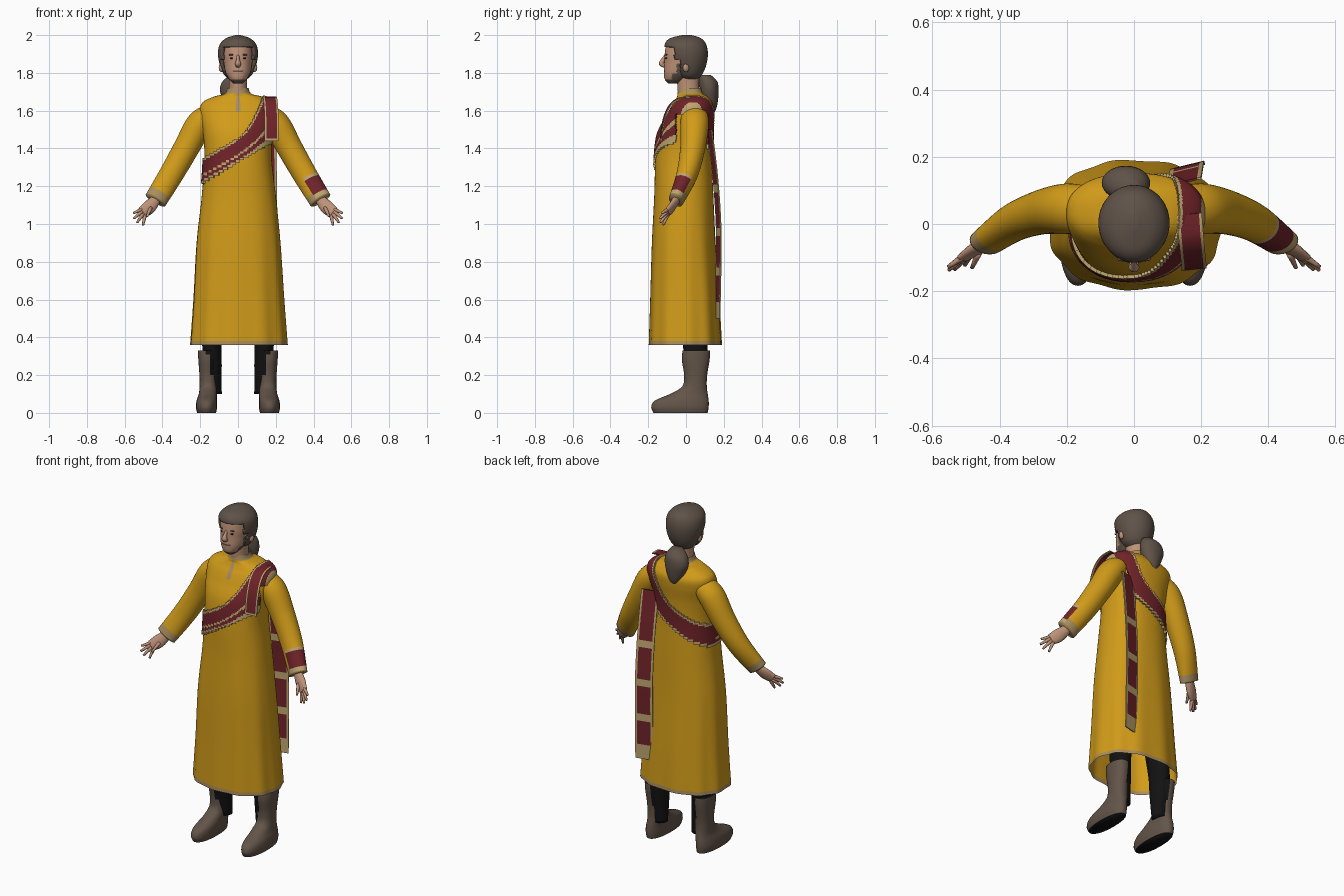
import bpy, bmesh
from math import sin, cos, pi, copysign
from mathutils import Vector, Matrix

cube = bpy.data.objects.get("Cube")
if cube:
    bpy.data.objects.remove(cube, do_unlink=True)


def material(name, r, g, b):
    m = bpy.data.materials.new(name)
    m.use_nodes = True
    m.diffuse_color = (r, g, b, 1)
    node = next(n for n in m.node_tree.nodes if n.type == 'BSDF_PRINCIPLED')
    node.inputs["Base Color"].default_value = (r, g, b, 1)
    node.inputs["Roughness"].default_value = 0.8
    return m


GOLD = material("gold cloth", .64, .33, .01)
RED = material("dark red cloth", .16, .017, .022)
TRIM = material("pale trim", .52, .38, .16)
HEM = material("hem trim", .40, .27, .11)
SKIN = material("skin", .52, .29, .19)
HAIR = material("brown hair", .115, .085, .065)
BOOT = material("boot leather", .125, .09, .066)
BLACK = material("black cloth", .006, .006, .006)


def smooth_keys(keys, sub):
    """Catmull-Rom interpolation of equal-length tuples."""
    out, n = [], len(keys)
    for i in range(n - 1):
        p = [keys[max(0, min(n - 1, i + k))] for k in (-1, 0, 1, 2)]
        for s in range(sub):
            t = s / sub
            out.append([.5 * (2 * b + (c - a) * t + (2 * a - 5 * b + 4 * c - d) * t * t
                              + (3 * b - a - 3 * c + d) * t ** 3) for a, b, c, d in zip(*p)])
    return out + [list(keys[-1])]


def finish(name, bm, mats, smooth=True, thick=0, offset=1):
    me = bpy.data.meshes.new(name)
    bm.to_mesh(me)
    bm.free()
    for m in mats:
        me.materials.append(m)
    if smooth:
        me.shade_smooth()
    ob = bpy.data.objects.new(name, me)
    bpy.context.scene.collection.objects.link(ob)
    if thick:
        mod = ob.modifiers.new("thickness", 'SOLIDIFY')
        mod.thickness, mod.offset = thick, offset
    return ob


def grid(name, rings, mats, rule=None, closed=True, caps=(None, None), **kw):
    """Skin the rings; rule(centre, u, v) gives a material, or None for no face."""
    bm = bmesh.new()
    rows = [[bm.verts.new(p) for p in ring] for ring in rings]
    n, m = len(rows[0]), len(rows) - 1
    cols = n if closed else n - 1
    for i in range(m):
        for j in range(cols):
            k = (j + 1) % n
            quad = (rows[i][j], rows[i][k], rows[i + 1][k], rows[i + 1][j])
            c = sum((v.co for v in quad), Vector()) / 4
            mat = rule(c, (i + .5) / m, (j + .5) / cols) if rule else mats[0]
            if mat:
                bm.faces.new(quad).material_index = mats.index(mat)
    for mat, row in zip(caps, (rows[0][::-1], rows[-1])):
        if mat:
            bm.faces.new(row).material_index = mats.index(mat)
    loose = [v for v in bm.verts if not v.link_faces]
    bmesh.ops.delete(bm, geom=loose, context='VERTS')
    return finish(name, bm, mats, **kw)


def ovals(keys, sub=6, seg=32, power=1, fold=0):
    """Level rings from (z, centre x, half width, front y, back y)."""
    rings = []
    for z, cx, hx, y0, y1 in smooth_keys(keys, sub):
        ring = []
        for j in range(seg):
            a = 2 * pi * j / seg
            c, s = (copysign(abs(f) ** power, f) for f in (cos(a), sin(a)))
            w = 1 + fold * max(0, 1.2 - z) * sin(11 * a + 1)
            ring.append(Vector((cx + hx * c * w, (y0 + y1) / 2 + (y1 - y0) / 2 * s * w, z)))
        rings.append(ring)
    return rings


def tube(keys, sub=6, seg=16):
    """Rings along a path of (x, y, z, radius across, radius in depth)."""
    pts = smooth_keys(keys, sub)
    rings = []
    for i, p in enumerate(pts):
        t = (Vector(pts[min(i + 1, len(pts) - 1)][:3]) - Vector(pts[max(i - 1, 0)][:3])).normalized()
        b = Vector((0, 1, 0))
        b = (b - t * b.dot(t)).normalized()
        a = b.cross(t)
        rings.append([Vector(p[:3]) + a * p[3] * cos(2 * pi * j / seg)
                      + b * p[4] * sin(2 * pi * j / seg) for j in range(seg)])
    return rings


def ellipsoid(name, centre, size, mat):
    bm = bmesh.new()
    bmesh.ops.create_uvsphere(bm, u_segments=16, v_segments=10, radius=1,
                              matrix=Matrix.Translation(centre) @ Matrix.Diagonal((*size, 1)))
    finish(name, bm, [mat])


# Robe
robe = ovals([(.36, .003, .257, -.195, .19), (.6, .003, .24, -.188, .177),
              (.9, .002, .222, -.18, .157), (1.15, .004, .196, -.168, .145),
              (1.35, 0, .178, -.162, .136), (1.48, 0, .185, -.145, .14),
              (1.57, 0, .2, -.105, .15), (1.62, 0, .2, -.08, .15),
              (1.65, 0, .18, -.06, .135), (1.675, 0, .125, -.047, .115),
              (1.69, 0, .07, -.045, .09), (1.72, 0, .056, -.04, .08)],
             sub=14, seg=144, power=.88, fold=.018)


def robe_colour(c, u, v):
    slit = abs(c.x) < .008 and c.y < 0 and c.z > 1.59
    return HEM if c.z < .385 or c.z > 1.692 or slit else GOLD


grid("robe", robe, [GOLD, HEM], robe_colour)


# Sash over the left shoulder, a thin layer following the robe
def sash_colour(c, u, v):
    rise = 4 * max(0, c.x) ** 2
    s = (c.z - 1.39 - .6 * c.x - rise) / (.065 + rise)
    under_arm = c.x > 0 and abs(c.y - .03) < .08 and c.z < 1.58
    if abs(s) > 1 or c.x > .205 or under_arm or c.z > 1.672:
        return None
    edge = abs(s) > .78 or (c.x > .192 and c.z > 1.5)
    stripe = c.y < 0 and -.5 < s < -.33
    return TRIM if edge or stripe else RED


grid("sash", robe, [RED, TRIM], sash_colour, smooth=False, thick=.01)


# Hanging sash ends
def ribbon(name, path, half, bars):
    rings = [[Vector(p) + Vector(half) * k for k in (-1, -.76, .76, 1)]
             for p in smooth_keys(path, 12)]

    def colour(c, u, v):
        bar = any(lo < u < hi for lo, hi in bars)
        return TRIM if bar or not .3 < v < .7 else RED
    grid(name, rings, [RED, TRIM], colour, closed=False, smooth=False, thick=.006, offset=0)


ribbon("sash_front_end", [(.165, .03, 1.672), (.17, -.04, 1.664), (.175, -.09, 1.62),
                          (.178, -.12, 1.54), (.178, -.133, 1.44)], (.037, .004, 0), [(.95, 1)])
ribbon("sash_back_end", [(.15, .125, 1.5), (.155, .155, 1.25), (.158, .172, 1),
                         (.16, .172, .75), (.16, .167, .5)], (.05, .012, 0),
       [(.29, .33), (.515, .555), (.725, .765), (.89, 1)])

# Sleeves, hands, trousers and boots on both sides
FINGERS = [((.506, -.095, 1.078), (.553, -.128, 1.058)), ((.508, -.1, 1.066), (.551, -.137, 1.03)),
           ((.502, -.1, 1.055), (.534, -.135, 1.008)), ((.492, -.097, 1.048), (.503, -.122, .994)),
           ((.462, -.085, 1.085), (.482, -.13, 1.04))]

for side, label in ((1, "left"), (-1, "right")):
    def flip(keys):
        return [(side * k[0], *k[1:]) for k in keys]

    def sleeve_colour(c, u, v):
        if side > 0 and .79 < u < .97 and .38 < v < .8:
            return TRIM if u < .82 or u > .94 else RED
        return HEM if u > .92 else GOLD

    grid(label + "_sleeve", tube(flip([
        (.15, .045, 1.575, .06, .07), (.205, .045, 1.525, .072, .075), (.275, .035, 1.40, .068, .066),
        (.355, .005, 1.26, .064, .056), (.437, -.053, 1.125, .06, .04)]), 12, 40),
        [GOLD, HEM, RED, TRIM], sleeve_colour, caps=(None, HEM))
    grid(label + "_palm", tube(flip([
        (.425, -.045, 1.14, .024, .022), (.47, -.075, 1.09, .036, .018),
        (.507, -.1, 1.06, .03, .013)])), [SKIN], caps=(SKIN, SKIN))
    for i, (a, b) in enumerate(FINGERS):
        grid(f"{label}_finger_{i + 1}", tube(flip([(*a, .011, .011), (*b, .006, .006)]), 3, 8),
             [SKIN], caps=(SKIN, SKIN))

    def leg(keys):
        return [(k[0], side * k[1], *k[2:]) for k in keys]

    grid(label + "_trouser_leg", ovals(leg([
        (.1, .13, .044, .02, .1), (.25, .136, .05, -.005, .11), (.4, .136, .053, -.02, .115),
        (.7, .11, .07, -.05, .11)])), [BLACK], caps=(BLACK, BLACK))

    def boot_colour(c, u, v):
        patch = abs(c.x) < .15 and c.z > .2 or c.z > .31 and c.y < .03 and abs(c.x) < .175
        return BLACK if patch else BOOT

    grid(label + "_boot", ovals(leg([
        (0, .166, .05, -.172, .115), (.03, .167, .056, -.184, .12), (.065, .165, .054, -.165, .12),
        (.1, .16, .048, -.085, .115), (.14, .158, .045, -.02, .11), (.2, .158, .046, -.01, .112),
        (.28, .16, .05, -.022, .125), (.33, .162, .05, -.018, .128)]), 6, 32, .9),
        [BOOT, BLACK], boot_colour, caps=(BLACK, BLACK))


# Neck and head with a short beard
def face_colour(c, u, v):
    jaw = c.z < 1.766 or c.z < 1.795 and c.y > -.075 or c.z < 1.85 and -.05 < c.y < 0
    moustache = 1.806 < c.z < 1.814 and abs(c.x) < .027 and c.y < -.08
    return HAIR if jaw or moustache else SKIN


grid("neck", ovals([(1.65, 0, .052, -.04, .075), (1.72, 0, .048, -.045, .07),
                    (1.8, 0, .05, -.05, .07)]), [SKIN])
grid("head", ovals([(1.745, 0, .026, -.095, -.04), (1.765, 0, .046, -.112, .0),
                    (1.8, 0, .065, -.117, .04), (1.85, 0, .075, -.115, .08),
                    (1.9, 0, .079, -.113, .095), (1.95, 0, .07, -.1, .085),
                    (1.985, 0, .035, -.05, .05)], 10, 64, .93),
     [SKIN, HAIR], face_colour, caps=(HAIR, HAIR))
grid("nose", tube([(0, -.106, 1.89, .008, .01), (0, -.122, 1.866, .01, .012),
                   (0, -.13, 1.848, .016, .013), (0, -.112, 1.836, .012, .01)]),
     [SKIN], caps=(SKIN, SKIN))
for side, label in ((1, "left"), (-1, "right")):
    ellipsoid(label + "_eye", (side * .031, -.104, 1.878), (.012, .006, .005), BLACK)
    ellipsoid(label + "_eyebrow", (side * .033, -.104, 1.896), (.018, .007, .004), HAIR)
    ellipsoid(label + "_ear", (side * .088, .0, 1.828), (.014, .016, .024), SKIN)


# Hair and ponytail
def hair_shape(c, u, v):
    line = -1 if c.z > 1.938 else -.062 if c.z > 1.87 else -.03
    return HAIR if c.y > line else None


grid("hair", ovals([(1.765, 0, .045, -.02, .06), (1.79, 0, .074, -.05, .085),
                    (1.84, 0, .096, -.085, .107), (1.9, 0, .106, -.108, .116),
                    (1.95, 0, .097, -.113, .107), (1.983, 0, .064, -.085, .08),
                    (2, 0, .014, -.02, .03)], 10, 64),
     [HAIR], hair_shape, caps=(None, HAIR), thick=.02, offset=-1)
grid("ponytail", ovals([(1.575, -.02, .01, .12, .14), (1.61, -.02, .035, .1, .16),
                        (1.66, -.022, .058, .08, .17), (1.71, -.024, .072, .072, .173),
                        (1.755, -.02, .062, .068, .165), (1.79, -.01, .03, .07, .13)]),
     [HAIR], caps=(HAIR, HAIR))
